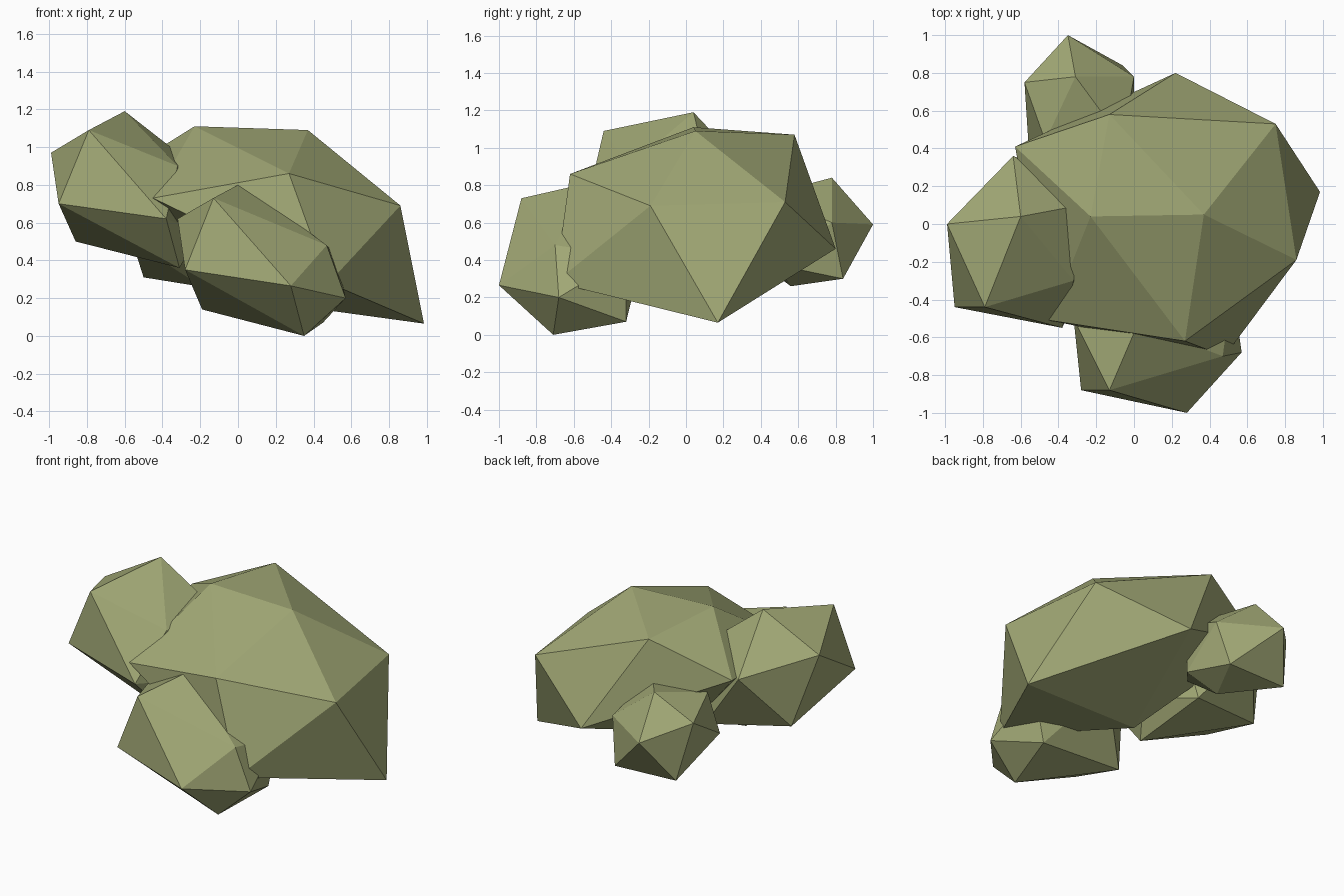
import bpy, bmesh

# One mossy stone colour for every rock
moss = bpy.data.materials.new("moss_green")
moss.diffuse_color = (0.36, 0.395, 0.18, 1.0)


def rock(name, corners):
    """Irregular 20-sided boulder: the convex skin around its 12 corners."""
    bm = bmesh.new()
    for c in corners:
        bm.verts.new(c)
    res = bmesh.ops.convex_hull(bm, input=bm.verts[:])
    loose = [v for v in bm.verts if not v.link_faces]
    bmesh.ops.delete(bm, geom=loose, context='VERTS')
    bmesh.ops.recalc_face_normals(bm, faces=bm.faces[:])
    mesh = bpy.data.meshes.new(name)
    bm.to_mesh(mesh)
    bm.free()
    mesh.materials.append(moss)
    obj = bpy.data.objects.new(name, mesh)
    bpy.context.collection.objects.link(obj)
    return obj


# Large central boulder
rock("main_boulder", [
    (-0.23, 0.04, 1.11), (0.37, 0.05, 1.09), (-0.13, 0.58, 1.07),
    (0.75, 0.53, 0.71), (0.22, 0.80, 0.46), (0.86, -0.19, 0.69),
    (0.985, 0.17, 0.065), (0.27, -0.62, 0.86), (-0.45, -0.51, 0.73),
    (-0.63, 0.41, 0.86), (0.48, -0.70, 0.28), (0.0, 0.0, 0.20)])

# Low boulder at the front
rock("front_boulder", [
    (-0.13, -0.88, 0.73), (0.28, -1.0, 0.265), (-0.28, -0.88, 0.35),
    (0.57, -0.68, 0.20), (0.35, -0.71, 0.0), (-0.19, -0.37, 0.14),
    (0.47, -0.70, 0.48), (-0.32, -0.50, 0.62), (0.02, -0.53, 0.81),
    (0.45, -0.32, 0.07), (0.04, -0.20, 0.56), (0.52, -0.32, 0.42)])

# Raised boulder on the left
rock("left_boulder", [
    (-0.60, 0.04, 1.19), (-0.79, -0.44, 1.09), (-0.99, 0.0, 0.97),
    (-0.95, -0.44, 0.70), (-0.38, -0.55, 0.62), (-0.86, 0.11, 0.50),
    (-0.32, -0.30, 0.90), (-0.64, 0.36, 0.85), (-0.31, -0.31, 0.36),
    (-0.28, 0.10, 0.94), (-0.20, -0.15, 0.55), (-0.31, 0.24, 0.42)])

# Small boulder at the back
rock("back_boulder", [
    (-0.35, 1.0, 0.59), (-0.31, 0.78, 0.84), (0.0, 0.78, 0.60),
    (-0.50, 0.82, 0.31), (-0.58, 0.75, 0.69), (-0.56, 0.44, 0.50),
    (-0.06, 0.84, 0.30), (-0.19, 0.56, 0.26), (-0.20, 0.27, 0.48),
    (-0.06, 0.44, 0.75), (0.0, 0.50, 0.37), (-0.47, 0.44, 0.75)])
